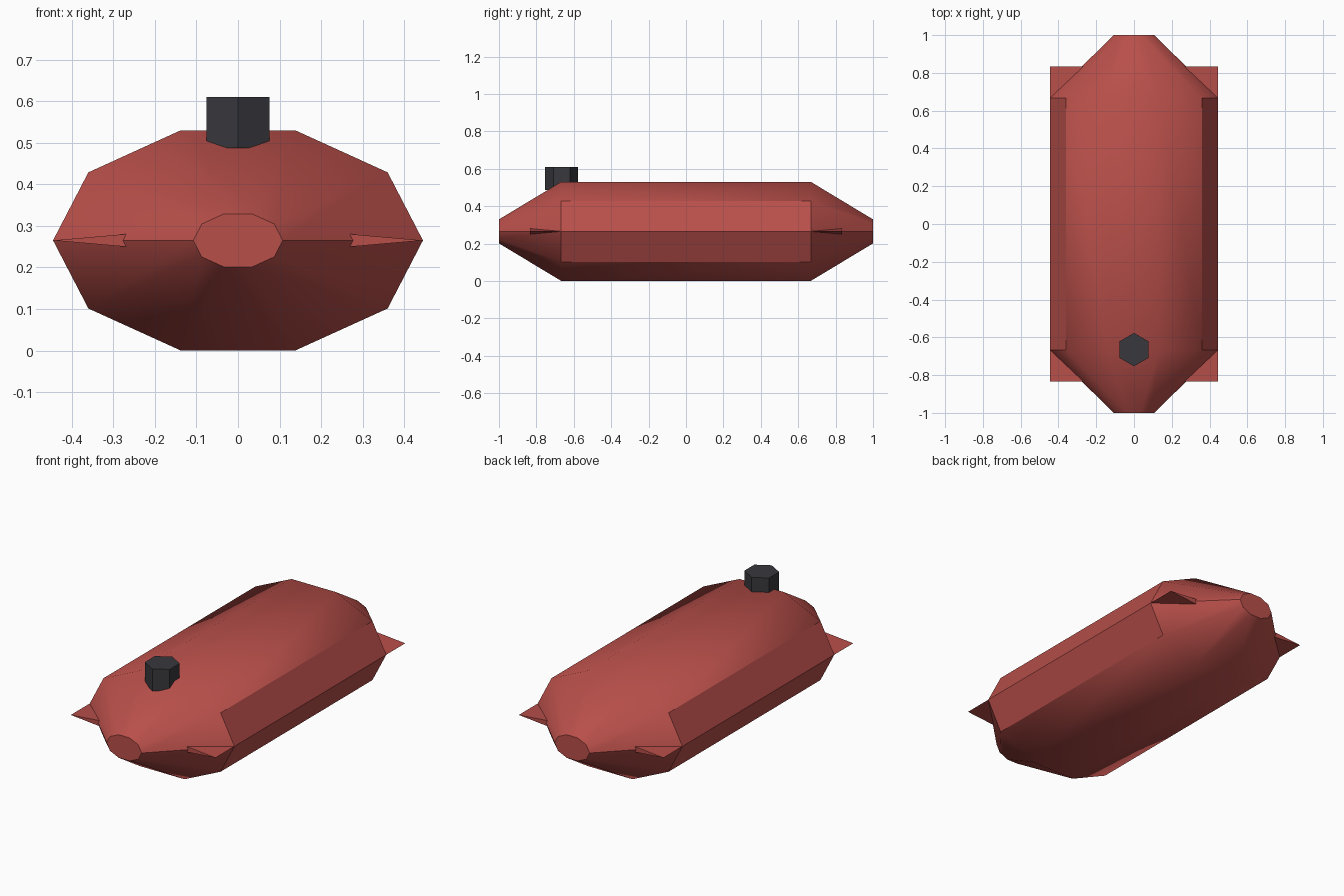
import bpy, bmesh, math

if "Cube" in bpy.data.objects:
    bpy.data.objects.remove(bpy.data.objects["Cube"])


def material(name, rgb):
    m = bpy.data.materials.new(name)
    m.diffuse_color = (*rgb, 1)
    m.use_nodes = True
    m.node_tree.nodes["Principled BSDF"].inputs["Base Color"].default_value = m.diffuse_color
    return m


RED = material("red", (0.48, 0.078, 0.068))
BLACK = material("charcoal", (0.04, 0.04, 0.048))
MID = 0.265  # height of the widest line


def loft(name, rings, mat, smooth=None):
    """Skin a row of equal-sized point rings and cap both ends."""
    bm = bmesh.new()
    loops = [[bm.verts.new(p) for p in r] for r in rings]
    n = len(loops[0])
    for a, b in zip(loops, loops[1:]):
        for i in range(n):
            j = (i + 1) % n
            bm.faces.new((a[i], a[j], b[j], b[i]))
    bm.faces.new(loops[0])
    bm.faces.new(loops[-1])
    bmesh.ops.recalc_face_normals(bm, faces=bm.faces)
    me = bpy.data.meshes.new(name)
    bm.to_mesh(me)
    bm.free()
    me.materials.append(mat)
    ob = bpy.data.objects.new(name, me)
    bpy.context.collection.objects.link(ob)
    if smooth:
        bpy.ops.object.select_all(action='DESELECT')
        ob.select_set(True)
        bpy.context.view_layer.objects.active = ob
        bpy.ops.object.shade_smooth_by_angle(angle=math.radians(smooth))
    return ob


def body_ring(y, s):
    rz = MID / math.sin(math.radians(72))
    return [(0.445 * s * math.cos(math.radians(36 * k)), y,
             MID + rz * s * math.sin(math.radians(36 * k))) for k in range(10)]


# Ten-sided body with tapered ends
loft("body", [body_ring(-1, 0.242), body_ring(-0.667, 1),
              body_ring(0.667, 1), body_ring(1, 0.242)], RED, 35)

# Thin wedge fins at the four corners, sharp edge outward
for sx, side in ((-1, "left"), (1, "right")):
    for sy, end in ((-1, "front"), (1, "back")):
        rings = [[(sx * 0.445, sy * y, MID),
                  (sx * 0.25, sy * y, MID + 0.017),
                  (sx * 0.25, sy * y, MID - 0.017)] for y in (0.6, 0.833)]
        loft(f"{end}_{side}_fin", rings, RED)

# Hexagonal filler cap
loft("filler_cap", [[(0.088 * math.sin(math.radians(60 * k)),
                      -0.665 + 0.088 * math.cos(math.radians(60 * k)), z)
                     for k in range(6)] for z in (0.487, 0.61)], BLACK)
